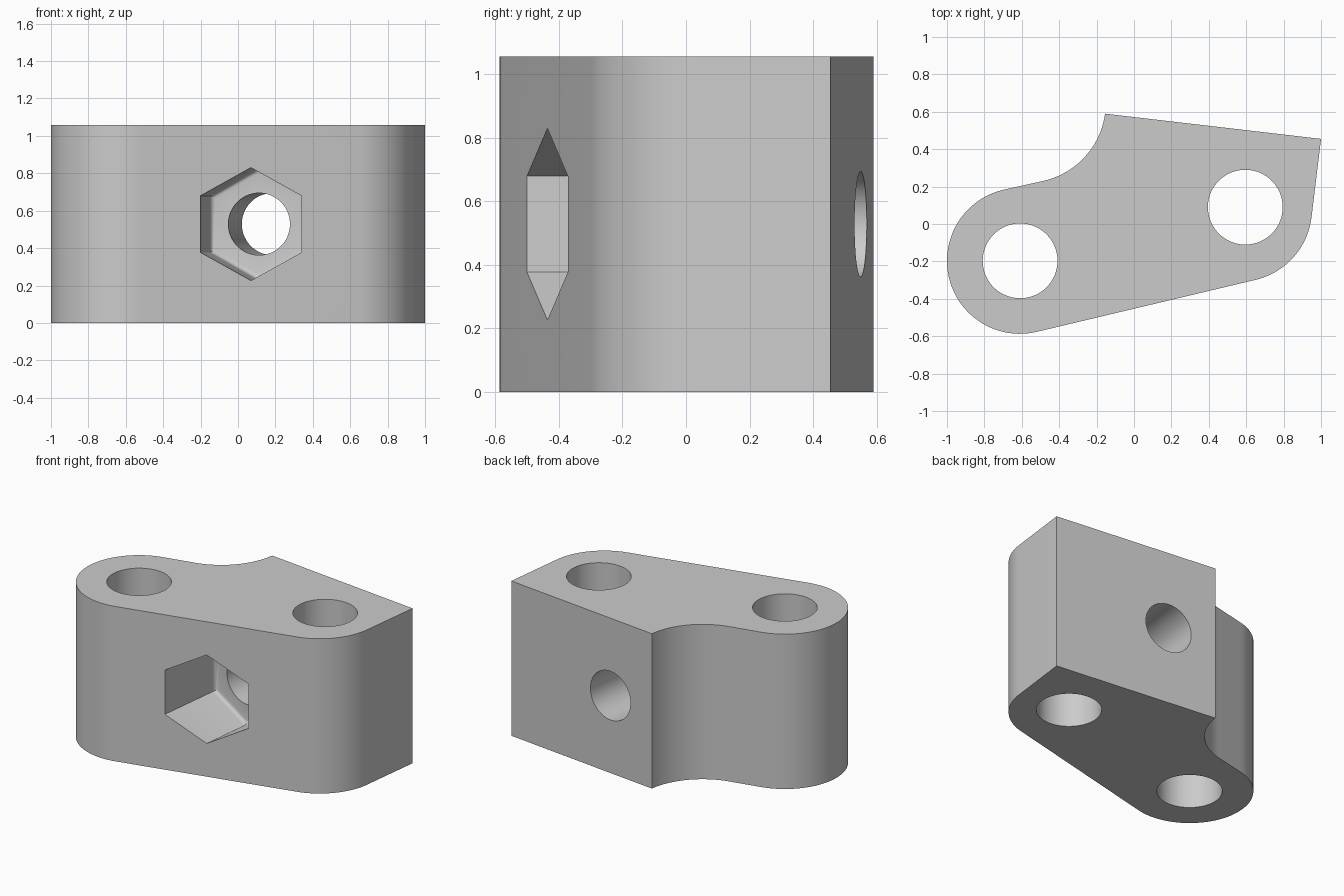
import bpy, bmesh
from math import cos, sin, radians
from mathutils import Matrix, Vector

cube = bpy.data.objects.get("Cube")
if cube:
    bpy.data.objects.remove(cube, do_unlink=True)

HEIGHT = 1.057
TILT = radians(-6.7)      # turn of the square rear corner and the cross bolt
LEAN = 13.3               # turn of the long front face, degrees


def arc(cx, cy, r, start, end, n):
    """Points along an arc, angles in degrees."""
    angles = [radians(start + (end - start) * i / n) for i in range(n + 1)]
    return [(cx + r * cos(a), cy + r * sin(a)) for a in angles]


def prism(name, outline, low, high, matrix=Matrix(), floor_fillet=0):
    """Extrude a 2D outline along local z, optionally rounding the top rim."""
    bm = bmesh.new()
    base = bm.faces.new([bm.verts.new((x, y, low)) for x, y in outline])
    top = bmesh.ops.extrude_face_region(bm, geom=[base])["geom"]
    verts = [g for g in top if isinstance(g, bmesh.types.BMVert)]
    bmesh.ops.translate(bm, verts=verts, vec=(0, 0, high - low))
    if floor_fillet:
        rim = [e for e in bm.edges if all(v in verts for v in e.verts)]
        bmesh.ops.bevel(bm, geom=rim, offset=floor_fillet, segments=4,
                        profile=0.5, affect='EDGES')
    bmesh.ops.transform(bm, matrix=matrix, verts=bm.verts)
    bmesh.ops.recalc_face_normals(bm, faces=bm.faces)
    mesh = bpy.data.meshes.new(name)
    bm.to_mesh(mesh)
    bm.free()
    obj = bpy.data.objects.new(name, mesh)
    bpy.context.collection.objects.link(obj)
    return obj


def cut(target, cutter):
    """Subtract a cutter from the target, then discard it."""
    mod = target.modifiers.new(cutter.name, 'BOOLEAN')
    mod.operation = 'DIFFERENCE'
    mod.solver = 'EXACT'
    mod.object = cutter
    bpy.context.view_layer.objects.active = target
    bpy.ops.object.modifier_apply(modifier=mod.name)
    bpy.data.objects.remove(cutter, do_unlink=True)


# Block: round left end, rounded front right corner, square rear, concave neck
outline = arc(-0.61, -0.197, 0.39, 90 + LEAN, 270 + LEAN, 48)
outline += arc(0.56, 0.083, 0.392, LEAN - 90, -6.7, 24)
outline += [(1, 0.455)]
outline += arc(-0.578, 0.647, 0.427, -7.7, LEAN - 90, 24)
block = prism("clamp_block", outline, 0, HEIGHT)

# Two vertical through holes
for x, y in ((-0.609, -0.197), (0.595, 0.09)):
    cut(block, prism("vertical_hole", arc(x, y, 0.2, 0, 354, 59), -0.1, HEIGHT + 0.1))

# Cross bolt: hexagonal nut pocket in front, round hole out of the rear
axis = Vector((-sin(TILT), cos(TILT), 0))
up = Vector((0, 0, 1))
frame = Matrix((up, axis.cross(up), axis)).transposed().to_4x4()
frame.translation = (0.113, -0.065, HEIGHT / 2)
cut(block, prism("nut_pocket", arc(0, 0, 0.302, 0, 300, 5), -0.8, 0, frame, 0.025))
cut(block, prism("bolt_hole", arc(0, 0, 0.166, 0, 354, 59), -0.1, 0.9, frame))

# Material
grey = bpy.data.materials.new("light_grey")
grey.use_nodes = True
colour = (0.6, 0.6, 0.6, 1)
grey.diffuse_color = colour
grey.node_tree.nodes["Principled BSDF"].inputs["Base Color"].default_value = colour
block.data.materials.clear()
block.data.materials.append(grey)

# Smooth round walls, sharp rims
bpy.ops.object.select_all(action='DESELECT')
block.select_set(True)
bpy.context.view_layer.objects.active = block
bpy.ops.object.shade_smooth_by_angle(angle=radians(30))
